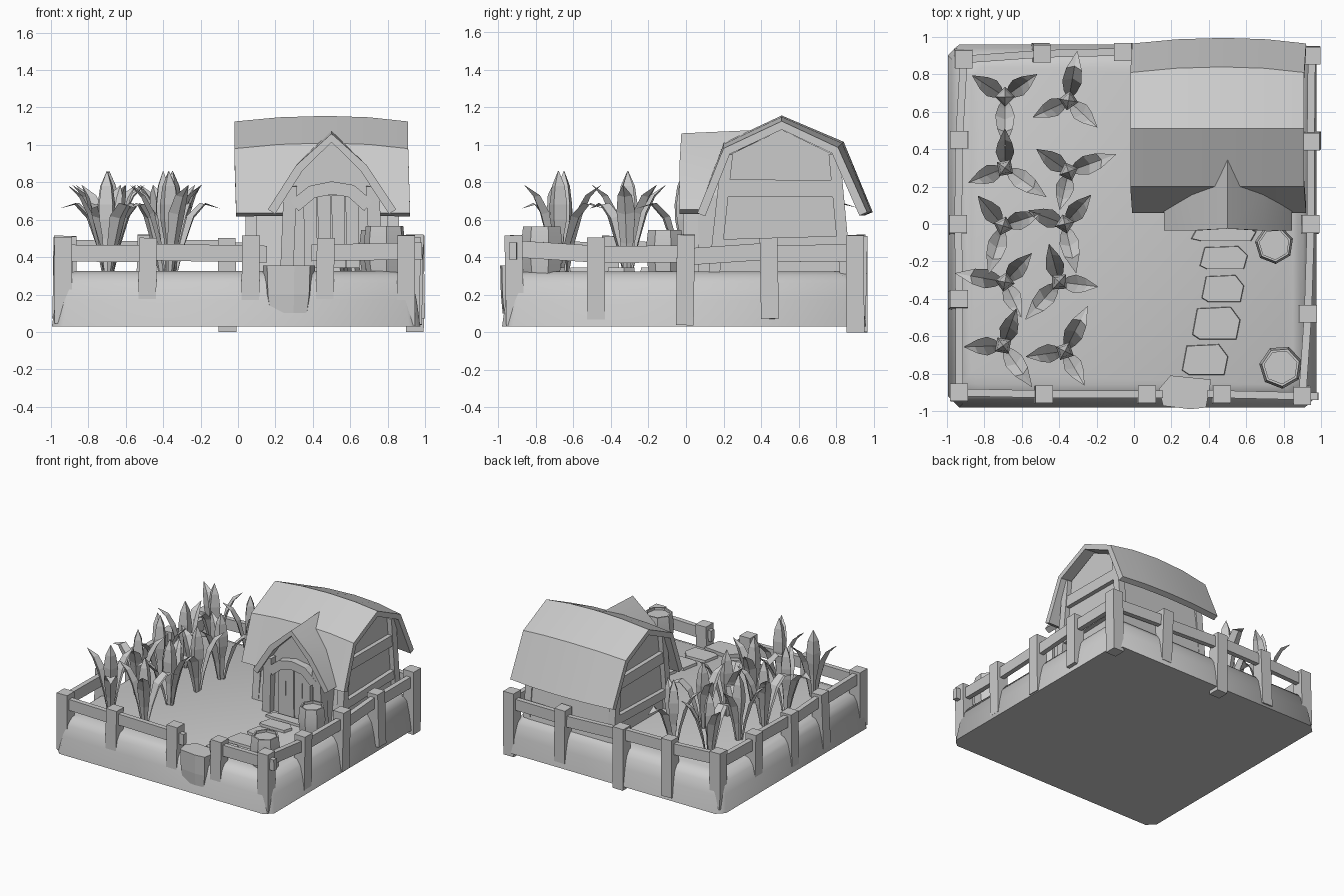
import bpy, bmesh, random
from math import sin, cos, pi, radians
from mathutils import Vector

if "Cube" in bpy.data.objects:
    bpy.data.objects.remove(bpy.data.objects["Cube"])

random.seed(4)


def make(name, verts, faces, smooth=None):
    me = bpy.data.meshes.new(name)
    me.from_pydata([tuple(v) for v in verts], [], faces)
    bm = bmesh.new()
    bm.from_mesh(me)
    bmesh.ops.recalc_face_normals(bm, faces=bm.faces)
    bm.to_mesh(me)
    bm.free()
    ob = bpy.data.objects.new(name, me)
    bpy.context.collection.objects.link(ob)
    if smooth:
        bpy.ops.object.select_all(action='DESELECT')
        ob.select_set(True)
        bpy.context.view_layer.objects.active = ob
        bpy.ops.object.shade_smooth_by_angle(angle=radians(smooth))
    return ob


def loft(rings):
    n = len(rings[0])
    verts = [v for r in rings for v in r]
    faces = [(i * n + j, i * n + (j + 1) % n, (i + 1) * n + (j + 1) % n, (i + 1) * n + j)
             for i in range(len(rings) - 1) for j in range(n)]
    faces += [tuple(range(n))[::-1], tuple(range((len(rings) - 1) * n, len(rings) * n))]
    return verts, faces


def circle(x, y, z, rx, ry, n, a0=0.0):
    return [(x + rx * cos(a0 + 2 * pi * i / n), y + ry * sin(a0 + 2 * pi * i / n), z) for i in range(n)]


def beam(name, a, b, w, h, up=(0, 0, 1)):
    # box running from a to b; w is sideways, h is along up
    a, b = Vector(a), Vector(b)
    d = (b - a).normalized()
    s = d.cross(Vector(up)).normalized()
    u = s.cross(d)
    off = [s * w / 2 * i + u * h / 2 * j for i, j in ((-1, -1), (1, -1), (1, 1), (-1, 1))]
    return make(name, *loft([[a + o for o in off], [b + o for o in off]]))


def shell(profile, t):
    # closed strip: 2D outer line plus the same line offset inward by t
    inner = []
    for i, p in enumerate(profile):
        p0, p1 = Vector(profile[max(i - 1, 0)]), Vector(profile[min(i + 1, len(profile) - 1)])
        d = (p1 - p0).normalized()
        inner.append((p[0] + d.y * t, p[1] - d.x * t))
    return list(profile) + inner[::-1]


# Earth base with softened rim and clipped corners
def slab(z, h):
    c = 0.06
    pts = [(h, c - h), (h, h - c), (h - c, h), (c - h, h), (-h, h - c), (-h, c - h), (c - h, -h), (h - c, -h)]
    return [(x - 0.01, y * 0.985 - 0.01, z) for x, y in pts]


make("ground_base", *loft([slab(0.03, 0.985), slab(0.17, 0.965), slab(0.26, 0.945),
                           slab(0.305, 0.915), slab(0.325, 0.86)]), smooth=50)

# Fence posts and rails, running round from the entrance
posts = [(.47, -.91), (.9, -.92), (.93, -.48), (.945, 0), (.945, .44), (.95, .9), (.47, .92), (-.06, .92),
         (-.49, .91), (-.91, .88), (-.935, .45), (-.94, 0), (-.935, -.4), (-.935, -.9), (-.48, -.91), (.07, -.91)]
for i, (x, y) in enumerate(posts):
    j = lambda: random.uniform(-.012, .012)
    z0 = 0.0 if i in (5, 7) else random.uniform(.03, .08)
    beam("fence_post", (x + j(), y + j(), z0), (x, y, .51 + j()), .095, .095, (0, 1, 0))
for i, (p, q) in enumerate(zip(posts, posts[1:])):
    a, b = Vector((*p, .43)), Vector((*q, .43))
    d = (b - a).normalized() * (.085 if i in (0, 14) else .04)
    a.z += random.uniform(-.02, .02) - (.04 if i == 3 else 0)
    b.z += random.uniform(-.02, .02)
    beam("fence_rail", a - d * (.5 if i else .9), b + d, .04, .09)

# Main roof, sagging outward at mid length
roof = [(.06, .635), (.2, .98), (.51, 1.125), (.81, .985), (.965, .64)]
rings = []
for x, k in ((-.02, 0), (.22, .75), (.47, 1), (.7, .75), (.91, 0)):
    prof = [(y + .03 * k * (y > .6), z + .03 * k * (z > .7)) for y, z in roof]
    rings.append([(x + .01 * (z < .7), y, z) for y, z in shell(prof, .045)])
make("main_roof", *loft(rings), smooth=25)

# House walls with flared foot
wall = [(.12, .3), (.17, .62), (.22, .94), (.51, 1.08), (.79, .945), (.84, .62), (.88, .3)]
make("house_walls", *loft([[(x, y, z) for y, z in wall] for x in (.08, .82)]))

# Timber framing on both gable ends
for x in (.07, .83):
    beam("corner_post_front", (x, .15, .31), (x, .22, .95), .06, .06, (1, 0, 0))
    beam("corner_post_back", (x, .85, .31), (x, .79, .95), .06, .06, (1, 0, 0))
    beam("gable_beam_upper", (x, .19, .77), (x, .83, .765), .05, .09)
    beam("gable_beam_lower", (x, .15, .46), (x, .86, .48), .05, .07)

# Porch roof, cut to follow the main roof slope
porch = [(.16, .655), (.31, .89), (.5, 1.06), (.69, .89), (.845, .655)]
ps = shell(porch, .045)
front = [(x, -.035 + .01 * (z > 1), z) for x, z in ps]
back = [(x, .08 + max(0, z - .66) * .4 + max(0, z - .92) * 1.35, z + .02 * (z > 1)) for x, z in ps]
make("porch_roof", *loft([front, back]), smooth=25)

# Porch wall, posts, arch and door
pw = [(.24, .3), (.24, .73), (.33, .87), (.5, 1.02), (.67, .87), (.76, .73), (.76, .3)]
make("porch_wall", *loft([[(x, y, z) for x, z in pw] for y in (.04, .2)]))
for x in (.27, .73):
    s = 1 if x > .5 else -1
    beam("porch_post", (x + .01 * s, .03, .3), (x - .01 * s, .02, .78), .07, .08, (0, 1, 0))
arch = [(.28, .7), (.38, .78), (.5, .805), (.62, .785), (.72, .7)]
make("porch_arch", *loft([[(x, y, z) for x, z in shell(arch, .07)] for y in (-.02, .06)]))
for i, x in enumerate((.39, .465, .54, .615)):
    beam("door_plank", (x, .03, .32), (x - .005, .03, .73), .07, .03 + .01 * (i % 2), (0, 1, 0))

# Path stones, doorstep and entrance block
for x, y, w, d in ((.48, -.05, .34, .08), (.48, -.18, .25, .12), (.475, -.345, .22, .14),
                   (.44, -.53, .25, .17), (.38, -.725, .24, .16)):
    base = [(-.5, -.35), (-.35, -.5), (.42, -.5), (.5, .1), (.3, .5), (-.4, .45)]
    make("path_stone", *loft([[(x + u * w * k, y + v * d * k, z) for u, v in base]
                              for z, k in ((.31, 1.05), (.345, 1))]))
block = [(-.5, .1), (-.42, -.4), (.1, -.5), (.4, -.45), (.5, .38), (-.28, .5)]
make("entrance_block", *loft([[(.273 + u * .28 * k, -.9 + v * .18 * k, z) for u, v in block]
                              for z, k in ((.1, .85), (.2, .96), (.355, 1))]))

# Barrels with recessed lids
for x, y, r, h in ((.75, -.11, .1, .545), (.785, -.765, .112, .565)):
    steps = ((.31, .88), (.38, .98), (.45, 1.04), (h, .92), (h, .8), (h - .02, .8))
    make("barrel", *loft([circle(x, y, z, r * k, r * k, 7, .3) for z, k in steps]), smooth=35)

# Corn plant: spiky cob on a stem with three folded leaves
verts, faces = loft([circle(0, 0, z, r, r, 4) for z, r in
                     ((.31, .02), (.5, .03), (.6, .05), (.68, .053), (.78, .038), (.86, .002))])
low = [(.02, .31, .015), (.05, .46, .035), (.1, .62, .052), (.17, .69, .042), (.27, .66, 0.001)]
high = [(.02, .31, .015), (.045, .48, .035), (.085, .64, .05), (.135, .73, .038), (.21, .785, 0.001)]
for spine, ang in ((low, 0), (high, 125), (high, 237)):
    c, s = cos(radians(ang)), sin(radians(ang))
    for i, (r, z, w) in enumerate(spine):
        o = len(verts)
        for side, dr in ((-1, 0), (0, .4 * w), (1, 0)):
            rr, t = r + dr, side * w
            verts.append((rr * c - t * s, rr * s + t * c, z - dr * .6))
        if i:
            faces += [(o - 3, o - 2, o + 1, o), (o - 2, o - 1, o + 2, o + 1)]
corn = make("corn_plant", verts, faces)
plants = [(-.69, .68, 270), (-.35, .66, 80), (-.69, .3, 325), (-.35, .28, 20), (-.7, -.01, 253),
          (-.37, 0, 283), (-.69, -.31, 170), (-.4, -.31, 228), (-.7, -.65, 305), (-.37, -.68, 63)]
for i, (x, y, a) in enumerate(plants):
    ob = corn if i == 0 else corn.copy()
    if i:
        bpy.context.collection.objects.link(ob)
    ob.location = (x, y, 0)
    ob.rotation_euler.z = radians(a)
